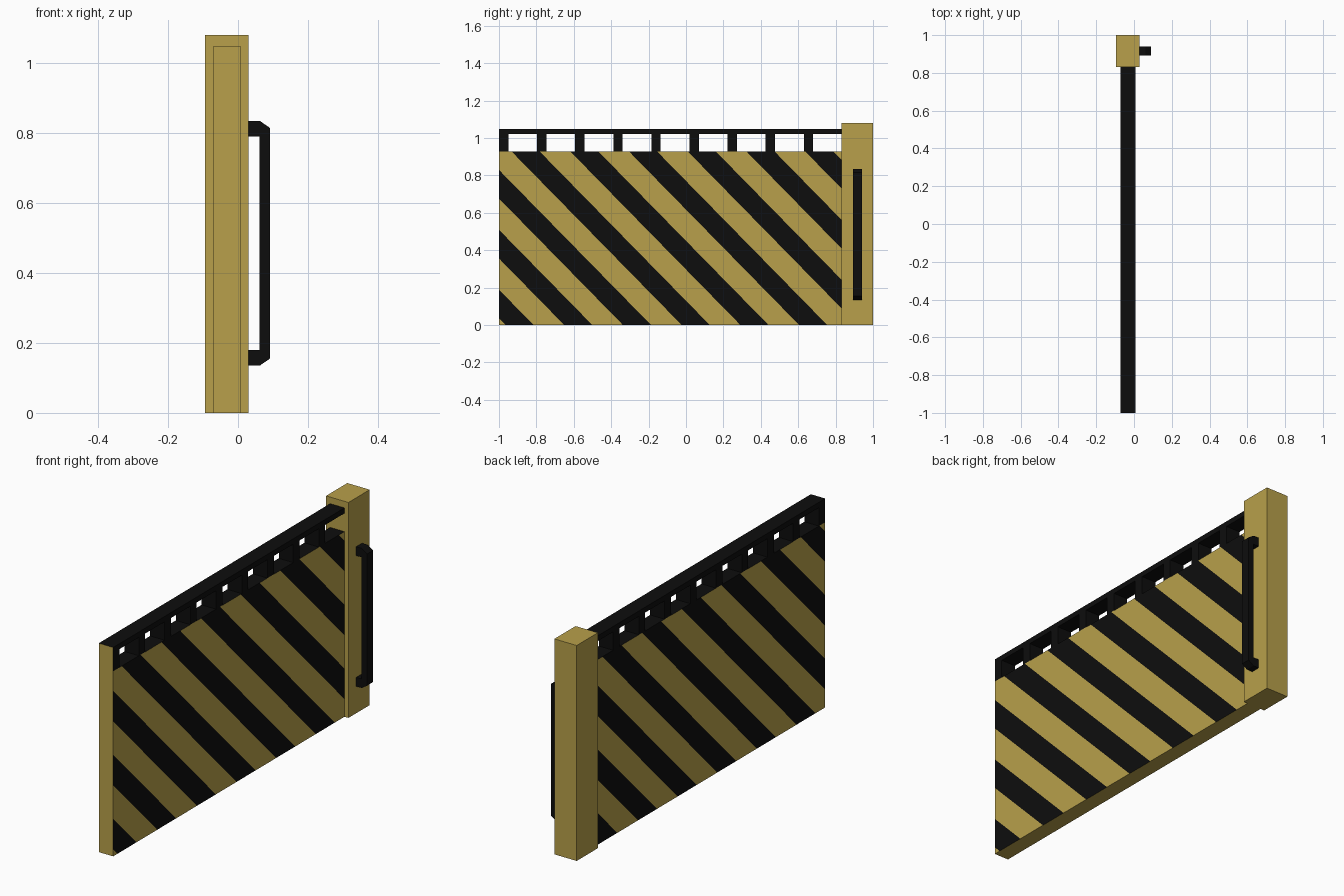
import bpy, bmesh
from mathutils import Vector

if "Cube" in bpy.data.objects:
    bpy.data.objects.remove(bpy.data.objects["Cube"])


def material(name, rgb):
    m = bpy.data.materials.new(name)
    m.diffuse_color = (*rgb, 1)
    m.use_nodes = True
    m.node_tree.nodes["Principled BSDF"].inputs["Base Color"].default_value = m.diffuse_color
    return m


GOLD = material("dull gold", (0.479, 0.352, 0.069))
BLACK = material("black", (0.004, 0.004, 0.004))


def finish(name, bm):
    me = bpy.data.meshes.new(name)
    bm.to_mesh(me)
    bm.free()
    me.materials.append(GOLD)
    me.materials.append(BLACK)
    ob = bpy.data.objects.new(name, me)
    bpy.context.collection.objects.link(ob)
    return ob


def box(lo, hi):
    bm = bmesh.new()
    bmesh.ops.create_cube(bm, size=1)
    for v in bm.verts:
        v.co = Vector([l + (c + 0.5) * (h - l) for c, l, h in zip(v.co, lo, hi)])
    bm.normal_update()
    return bm


def black_box(name, lo, hi):
    # Black all over, except the gold face at the free end of the gate
    bm = box(lo, hi)
    for f in bm.faces:
        f.material_index = 0 if f.calc_center_median().y < -0.999 else 1
    return finish(name, bm)


X0, X1 = -0.072, 0.008      # panel thickness
Y0, Y1 = -1.0, 0.832        # panel length
TOP = 0.928                 # panel height
SLOPE, PITCH, WIDTH, START = 1.02, 0.314, 0.15, 0.035

# Striped panel: each broad side is cut along its diagonals, then coloured by band
bm = box((X0, Y0, 0), (X1, Y1, TOP))
for x, y_start, sign in ((X1, Y0, 1), (X0, Y1, -1)):
    def side_faces():
        return [f for f in bm.faces if abs(f.calc_center_median().x - x) < 1e-4]

    for k in range(10):
        for offset in (START + k * PITCH, START + k * PITCH + WIDTH):
            fs = side_faces()
            geom = fs + list({e for f in fs for e in f.edges}) + list({v for f in fs for v in f.verts})
            bmesh.ops.bisect_plane(bm, geom=geom, dist=1e-5,
                                   plane_co=(x, y_start + sign * offset, 0),
                                   plane_no=(0, sign * SLOPE, 1))
    for f in side_faces():
        c = f.calc_center_median()
        t = sign * (c.y - y_start) + c.z / SLOPE
        f.material_index = 1 if (t - START) % PITCH < WIDTH else 0
bm.normal_update()
for f in bm.faces:
    if f.normal.z > 0.9:
        f.material_index = 1
finish("striped_panel", bm)

# Top rail on short uprights
black_box("top_rail", (X0, Y0, 1.02), (X1, Y1, 1.047))
for i in range(9):
    y = Y0 + i * 0.2037
    black_box(f"upright_{i + 1}", (X0, y, TOP), (X1, y + 0.05, 1.02))

# End post
finish("end_post", box((-0.094, 0.832, 0), (0.03, 1.0, 1.08)))

# Pull handle: C-shaped profile with chamfered corners, extruded along y
upper = [(0.03, 0.79), (0.03, 0.835), (0.062, 0.835), (0.091, 0.815)]
mid = 0.485
lower = [(x, 2 * mid - z) for x, z in reversed(upper)]
profile = [(0.061, 0.79)] + upper + lower + [(0.061, 2 * mid - 0.79)]
# order: inner top, arm, outer corners, mirrored arm, inner bottom
bm = bmesh.new()
face = bm.faces.new([bm.verts.new((x, 0.893, z)) for x, z in profile])
ext = bmesh.ops.extrude_face_region(bm, geom=[face])
bmesh.ops.translate(bm, vec=(0, 0.047, 0),
                    verts=[g for g in ext["geom"] if isinstance(g, bmesh.types.BMVert)])
bmesh.ops.recalc_face_normals(bm, faces=bm.faces)
for f in bm.faces:
    f.material_index = 1
finish("pull_handle", bm)
